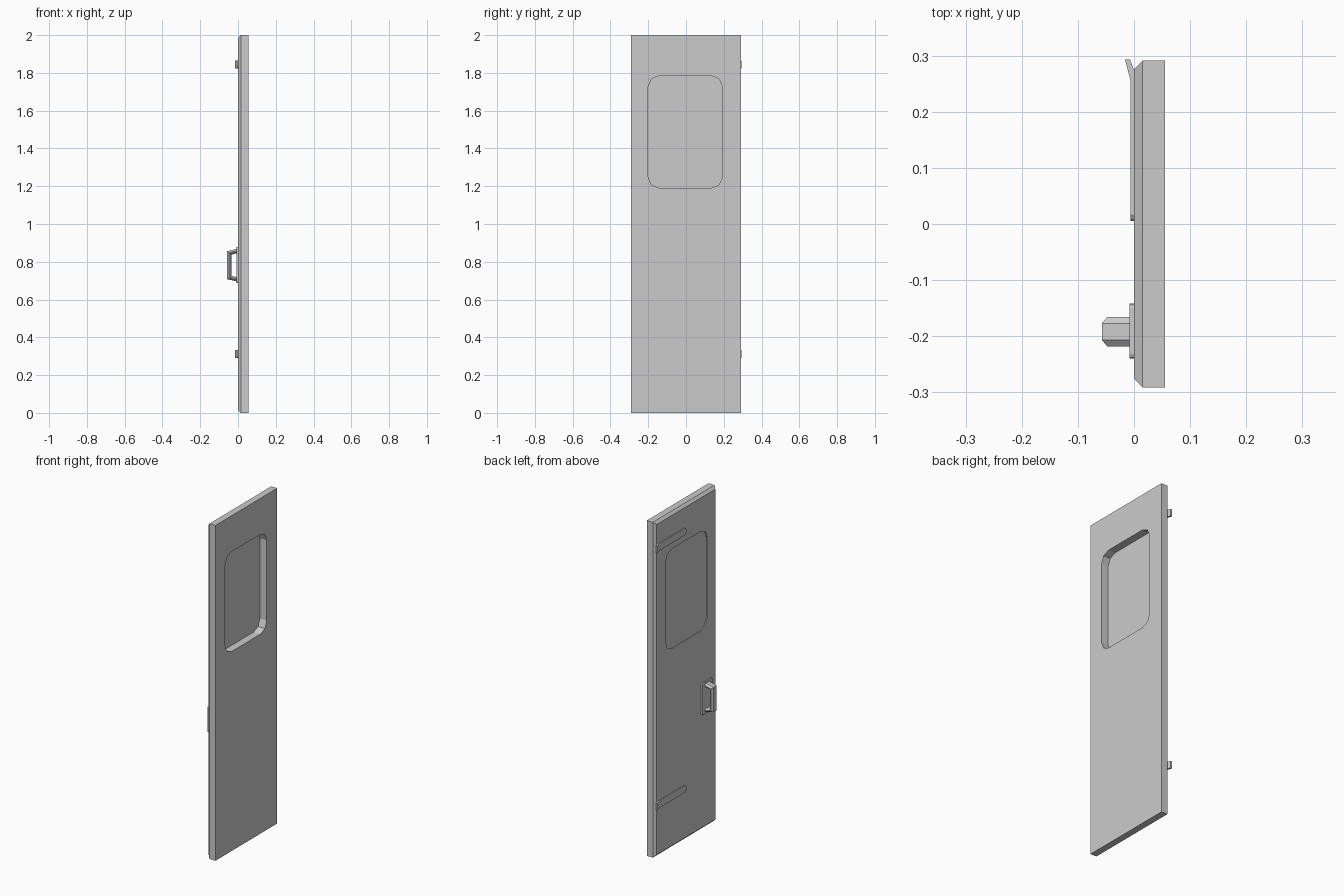
import bpy, bmesh, math

if "Cube" in bpy.data.objects:
    bpy.data.objects.remove(bpy.data.objects["Cube"])


def loft(name, rings):
    """Closed solid through a list of rings of equal point count."""
    bm = bmesh.new()
    loops = [[bm.verts.new(p) for p in r] for r in rings]
    n = len(rings[0])
    for a, b in zip(loops, loops[1:]):
        for i in range(n):
            j = (i + 1) % n
            bm.faces.new((a[i], a[j], b[j], b[i]))
    bm.faces.new(loops[0])
    bm.faces.new(loops[-1])
    bmesh.ops.recalc_face_normals(bm, faces=bm.faces)
    mesh = bpy.data.meshes.new(name)
    bm.to_mesh(mesh)
    bm.free()
    obj = bpy.data.objects.new(name, mesh)
    bpy.context.collection.objects.link(obj)
    return obj


def round_rect(x, y0, y1, z0, z1, r=0.0, seg=2):
    """Rectangle in the yz plane with optional rounded corners."""
    pts = []
    for k, (cy, cz) in enumerate([(y1 - r, z1 - r), (y0 + r, z1 - r),
                                  (y0 + r, z0 + r), (y1 - r, z0 + r)]):
        for s in range(seg + 1 if r else 1):
            a = math.pi / 2 * (k + s / seg)
            pts.append((x, cy + r * math.cos(a), cz + r * math.sin(a)))
    return pts


# Door panel with chamfered outer edge
C = 0.015
panel = loft("door_panel", [
    round_rect(0.0, -0.291 + C, 0.291 - C, C, 2 - C),
    round_rect(C, -0.291, 0.291, 0, 2),
    round_rect(0.055, -0.291, 0.291, 0, 2)])

# Window opening
WIN = (-0.2, 0.192, 1.19, 1.785, 0.058)
cutter = loft("window_cutter", [round_rect(x, *WIN) for x in (-0.1, 0.1)])
cutter.hide_render = True
mod = panel.modifiers.new("window", 'BOOLEAN')
mod.operation = 'DIFFERENCE'
mod.solver = 'EXACT'
mod.object = cutter
bpy.context.view_layer.objects.active = panel
bpy.ops.object.modifier_apply(modifier=mod.name)
bpy.data.objects.remove(cutter)

# Window pane, close to the outer face
loft("window_pane", [round_rect(x, *WIN) for x in (0.006, 0.010)])

# Hinge straps: rounded tip, flared outer end; stations are (y, x, half height)
H = 0.021
STATIONS = [(0.005, -0.006, 0.009), (0.009, -0.006, 0.016), (0.017, -0.006, H),
            (0.255, -0.006, H), (0.293, -0.016, H)]
for name, zc in (("lower_hinge", 0.311), ("upper_hinge", 1.845)):
    rings = []
    for y, x, h in STATIONS:
        back = -0.007 if y > 0.28 else 0.001
        yb = 0.272 if 0.25 < y < 0.28 else y
        rings.append([(x, y, zc - h), (x, y, zc + h),
                      (back, yb, zc + h), (back, yb, zc - h)])
    loft(name, rings)

# Handle mounting plate
loft("handle_plate", [round_rect(x, -0.24, -0.142, 0.688, 0.878, 0.008)
                      for x in (-0.008, 0.001)])

# Handle grip: octagonal section swept along a bracket; (outer, inner) x,z offsets
YC, ZC = -0.192, 0.782
HALF = [((-0.007, 0.086), (-0.007, 0.063)), ((-0.057, 0.074), (-0.034, 0.056))]
PATH = HALF + [tuple((x, -z) for x, z in pair) for pair in reversed(HALF)]
SECTION = [(0, -.015), (0, .015), (.4, .026), (.6, .026),
           (1, .015), (1, -.015), (.6, -.026), (.4, -.026)]
loft("handle_grip", [[(o[0] + (i[0] - o[0]) * t, YC + dy,
                       ZC + o[1] + (i[1] - o[1]) * t) for t, dy in SECTION]
                     for o, i in PATH])
